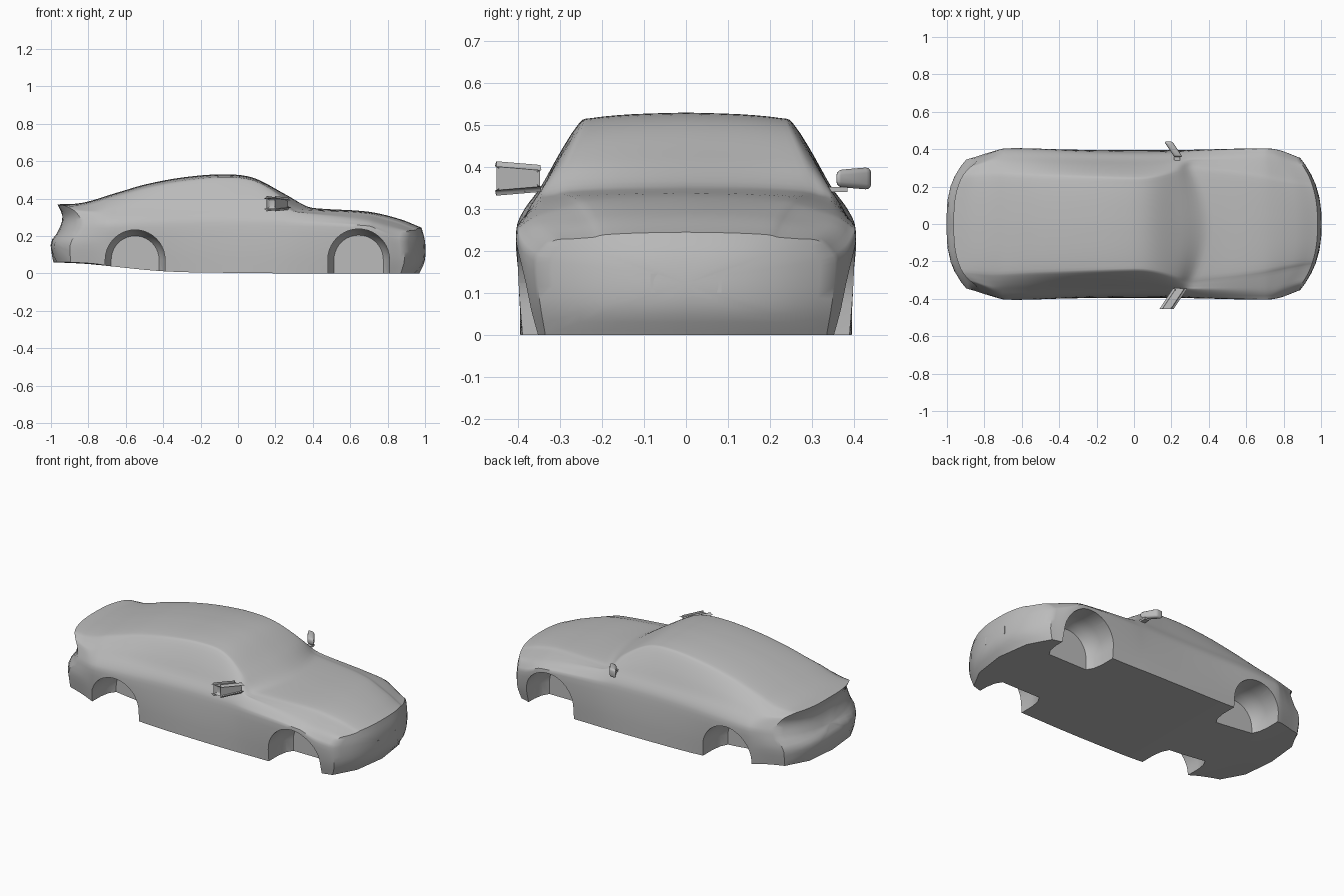
import bpy, bmesh, math
from mathutils import Vector

cube = bpy.data.objects.get("Cube")
if cube:
    bpy.data.objects.remove(cube, do_unlink=True)

paint = bpy.data.materials.new("plain_grey")
paint.use_nodes = True
paint.diffuse_color = (0.5, 0.5, 0.5, 1)
paint.node_tree.nodes["Principled BSDF"].inputs["Base Color"].default_value = (0.5, 0.5, 0.5, 1)


def curve(keys, x):
    """Smooth curve through (x, value) keys."""
    x = min(max(x, keys[0][0]), keys[-1][0])
    i = next((k for k in range(len(keys) - 2) if x <= keys[k + 1][0]), len(keys) - 2)

    def slope(k):
        a, b = keys[max(k - 1, 0)], keys[min(k + 1, len(keys) - 1)]
        return (b[1] - a[1]) / (b[0] - a[0])
    (xa, va), (xb, vb) = keys[i], keys[i + 1]
    h = xb - xa
    t = (x - xa) / h
    ease = t * t * (3 - 2 * t)
    return (va + (vb - va) * ease + h * slope(i) * t * (1 - t) ** 2
            - h * slope(i + 1) * t * t * (1 - t))


def add_object(name, bm, angle=35):
    bmesh.ops.recalc_face_normals(bm, faces=bm.faces)
    mesh = bpy.data.meshes.new(name)
    bm.to_mesh(mesh)
    bm.free()
    obj = bpy.data.objects.new(name, mesh)
    bpy.context.collection.objects.link(obj)
    mesh.materials.append(paint)
    bpy.ops.object.select_all(action="DESELECT")
    obj.select_set(True)
    bpy.context.view_layer.objects.active = obj
    bpy.ops.object.shade_smooth_by_angle(angle=math.radians(angle))
    return obj


# Lengthwise outlines of the body
TOP = [(-1, .37), (-.9, .372), (-.8, .388), (-.62, .44), (-.5, .475), (-.3, .513), (-.08, .53),
       (.08, .512), (.25, .425), (.37, .358), (.44, .347), (.7, .33), (.88, .29), (1, .245)]
CROWN = [(-1, .015), (-.5, .03), (0, .025), (.3, .02), (.5, .015), (.8, .02), (1, .012)]
ROOF_W = [(-1, .27), (-.8, .285), (-.5, .272), (0, .253), (.1, .26), (.36, .315), (.5, .3), (1, .22)]
BELT_W = [(-1, .31), (-.8, .35), (0, .343), (.36, .35), (.8, .36), (1, .315)]
BELT_Z = [(-1, .33), (-.8, .325), (-.5, .345), (.2, .345), (.4, .325), (.8, .265), (1, .225)]
WAIST_W = [(-1, .35), (-.85, .385), (-.65, .405), (-.25, .39), (0, .385), (.3, .39),
           (.7, .405), (.88, .392), (1, .355)]
WAIST_Z = [(-1, .24), (0, .25), (.7, .24), (1, .17)]
SILL_W = [(-1, .33), (-.7, .385), (.7, .385), (1, .335)]
FLOOR = [(-1, .06), (-.8, .05), (-.4, .012), (0, .003), (.5, 0), (1, 0)]
# Fore and aft outlines of the two ends, by height
NOSE = [(0, .97), (.07, .999), (.17, 1), (.25, .98)]
TAIL = [(.05, -.985), (.1, -.995), (.17, -1), (.22, -.965), (.3, -.938), (.37, -.965)]


def nose_x(y, z):
    return curve(NOSE, z) - .12 * (abs(y) / .36) ** 2.5


def tail_x(y, z):
    return curve(TAIL, z) + .12 * (abs(y) / .36) ** 3


def place(u, y, z):
    """Bend flat sections into the rounded ends and the curved windscreen base."""
    x = u - .9 * min(abs(y), .3) ** 2 * math.exp(-((u - .42) / .15) ** 2)
    blend = max(0, (abs(u) - .7) / .3)
    end = nose_x(y, z) if u > 0 else tail_x(y, z)
    start = math.copysign(.7, u)
    if blend:
        x = start + blend * (end - start)
    return Vector((x, y, z))


def section(u):
    """Closed ring of (y, z) points across the body."""
    top, drop, rw = curve(TOP, u), curve(CROWN, u), curve(ROOF_W, u)
    bw, bz = curve(BELT_W, u), curve(BELT_Z, u)
    w, wz, sw, zb = curve(WAIST_W, u), curve(WAIST_Z, u), curve(SILL_W, u), curve(FLOOR, u)
    edge = top - drop
    keys = [(0, top), (rw * .5, top - drop * .15), (rw * .88, top - drop * .5), (rw, edge),
            ((rw + bw) / 2 + .005, (edge + bz) / 2), (bw, bz),
            (bw + (w - bw) * .7, bz + (wz - bz) * .5), (w, wz),
            ((w + sw) / 2 + .004, (wz + zb) / 2), (sw, zb)]
    ys = [(i, k[0]) for i, k in enumerate(keys)]
    zs = [(i, k[1]) for i, k in enumerate(keys)]
    steps = [i / 3 for i in range(3 * (len(keys) - 1) + 1)]
    half = [(curve(ys, s), curve(zs, s)) for s in steps]
    half += [(sw * .6, zb), (0, zb)]
    return half + [(-y, z) for y, z in reversed(half[1:-1])]


# Body shell
bm = bmesh.new()
COUNT = 80
rings = []
for i in range(COUNT + 1):
    u = -1 + 2 * i / COUNT
    rings.append([bm.verts.new(place(u, y, z)) for y, z in section(u)])


def bridge(a, b):
    for k in range(len(a)):
        n = (k + 1) % len(a)
        bm.faces.new((a[k], a[n], b[n], b[k]))


for a, b in zip(rings, rings[1:]):
    bridge(a, b)
for u, last in ((-1, rings[0]), (1, rings[-1])):
    points = section(u)
    mid = (points[0][1] + curve(FLOOR, u)) / 2
    for scale in (.9, .75, .6, .4, .2):
        ring = [bm.verts.new(place(u, y * scale, mid + (z - mid) * scale)) for y, z in points]
        bridge(last, ring)
        last = ring
    hub = bm.verts.new(place(u, 0, mid))
    for k in range(len(last)):
        bm.faces.new((last[k], last[(k + 1) % len(last)], hub))
body = add_object("body_shell", bm)


# Wheel wells: tapered arches cut from the shell
def arch_cutter(name, x, radius, side):
    bm = bmesh.new()
    loops = []
    for y, r in ((.5, radius), (.3, radius), (.24, radius * .94), (.2, radius * .8)):
        outline = [(r, -.2)] + [(r * math.cos(a), r * math.sin(a))
                                for a in (math.pi * k / 20 for k in range(21))] + [(-r, -.2)]
        loops.append([bm.verts.new((x + px, side * y, .073 + pz)) for px, pz in outline])
    for a, b in zip(loops, loops[1:]):
        for k in range(len(a)):
            n = (k + 1) % len(a)
            bm.faces.new((a[k], a[n], b[n], b[k]))
    bm.faces.new(loops[0])
    bm.faces.new(loops[-1])
    cutter = add_object(name, bm)
    cutter.hide_render = True
    cutter.hide_set(True)
    cutter.display_type = "WIRE"
    return cutter


cutters = []
for side, label in ((1, "left"), (-1, "right")):
    cutters.append(arch_cutter("front_arch_cutter_" + label, .645, .165, side))
    cutters.append(arch_cutter("rear_arch_cutter_" + label, -.55, .16, side))
for cutter in cutters:
    mod = body.modifiers.new(cutter.name, "BOOLEAN")
    mod.operation = "DIFFERENCE"
    mod.solver = "EXACT"
    mod.object = cutter
bpy.context.view_layer.objects.active = body
body.select_set(True)
for mod in list(body.modifiers):
    if mod.type == "BOOLEAN":
        bpy.ops.object.modifier_apply(modifier=mod.name)
for cutter in cutters:
    bpy.data.objects.remove(cutter, do_unlink=True)
bpy.ops.object.shade_smooth_by_angle(angle=math.radians(35))

# Door mirrors: slanted, rounded housing on a thin arm
for side, label in ((1, "left"), (-1, "right")):
    bm = bmesh.new()
    bmesh.ops.create_cube(bm, size=1)
    for v in bm.verts:
        out, front, up = v.co.y + .5, v.co.x, v.co.z
        v.co = Vector((.238 - .055 * out + front * .045, side * (.358 + .083 * out),
                       .373 + up * (.04 + .014 * out)))
    bmesh.ops.bevel(bm, geom=bm.edges[:], offset=.013, segments=3, profile=.5, affect="EDGES")
    add_object("mirror_housing_" + label, bm, 50)
    bm = bmesh.new()
    bmesh.ops.create_cube(bm, size=1)
    for v in bm.verts:
        v.co = Vector((.23 + v.co.x * .03, side * (.355 + v.co.y * .06), .347 + v.co.z * .012))
    add_object("mirror_arm_" + label, bm)

# Front number plate
bm = bmesh.new()
bmesh.ops.create_cube(bm, size=1)
for v in bm.verts:
    v.co = Vector((.996 + v.co.x * .008, v.co.y * .17, .124 + v.co.z * .046))
add_object("front_plate", bm)
